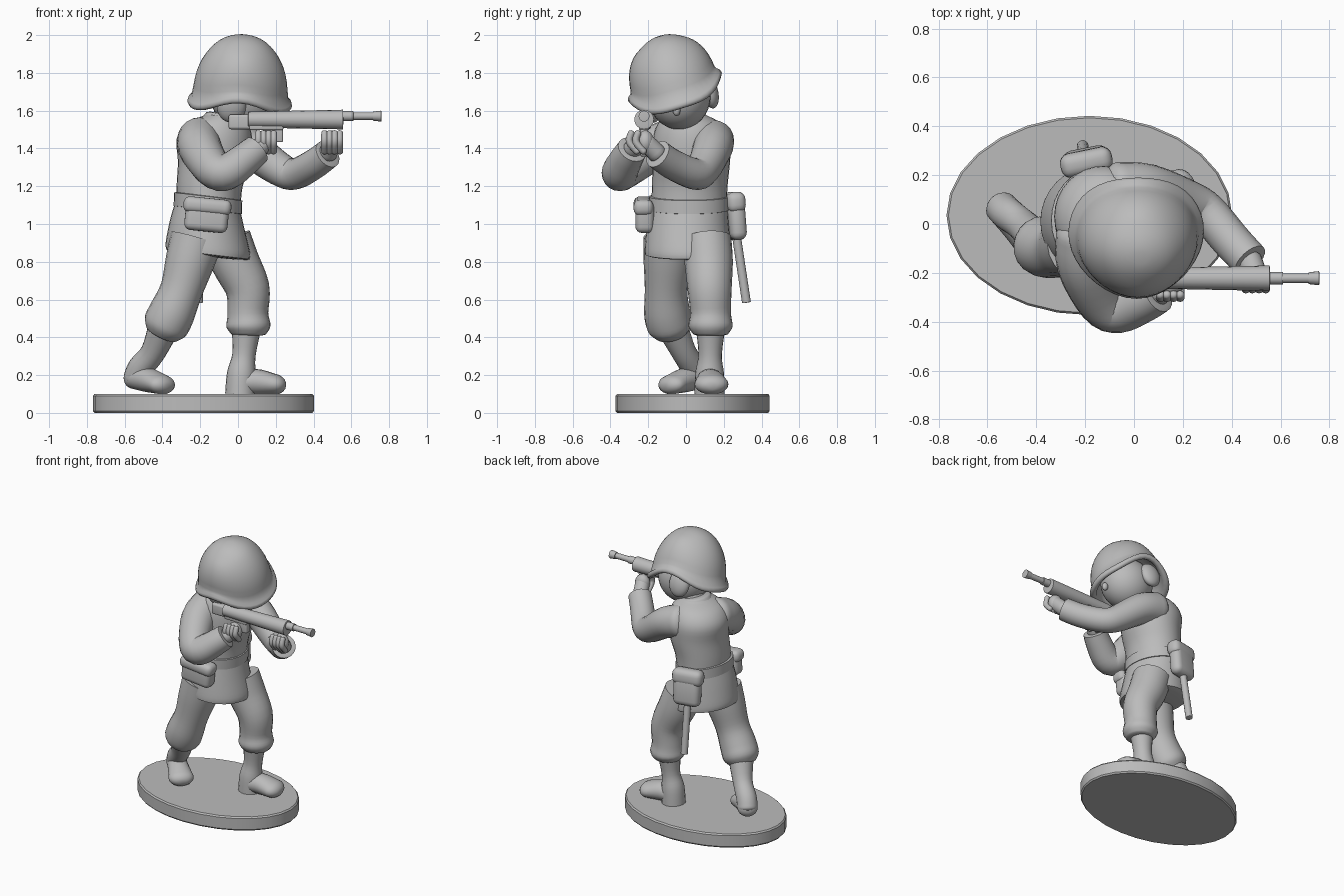
import bpy, bmesh, math
from math import sin, cos, pi
from mathutils import Vector, Matrix, Euler

old = bpy.data.objects.get("Cube")
if old:
    bpy.data.objects.remove(old, do_unlink=True)

GREY = (0.5, 0.5, 0.5, 1)
plastic = bpy.data.materials.new("grey_plastic")
plastic.use_nodes = True
plastic.diffuse_color = GREY
plastic.node_tree.nodes["Principled BSDF"].inputs["Base Color"].default_value = GREY


def finish(name, bm, angle=50):
    bmesh.ops.recalc_face_normals(bm, faces=bm.faces)
    mesh = bpy.data.meshes.new(name)
    bm.to_mesh(mesh)
    bm.free()
    mesh.materials.append(plastic)
    ob = bpy.data.objects.new(name, mesh)
    bpy.context.collection.objects.link(ob)
    bpy.ops.object.select_all(action='DESELECT')
    ob.select_set(True)
    bpy.context.view_layer.objects.active = ob
    bpy.ops.object.shade_smooth_by_angle(angle=math.radians(angle))
    return ob


def skin_rings(name, rings, angle=50):
    """Bridge equal rings of points and close both ends."""
    bm = bmesh.new()
    loops = [[bm.verts.new(p) for p in ring] for ring in rings]
    n = len(loops[0])
    for a, b in zip(loops, loops[1:]):
        for i in range(n):
            j = (i + 1) % n
            bm.faces.new((a[i], a[j], b[j], b[i]))
    bm.faces.new(loops[0])
    bm.faces.new(loops[-1])
    return finish(name, bm, angle)


def loft(name, path, up=None, ref=(0, 0, 1), cap=(0.3, 0.3), steps=4, sides=20):
    """Sweep an ellipse along points (x, y, z, side radius[, other radius])."""
    pts = [Vector(p if len(p) == 5 else (*p, p[3])) for p in path]
    ext = [pts[0]] + pts + [pts[-1]]
    fine = []
    for a, b, c, d in zip(ext, ext[1:], ext[2:], ext[3:]):
        for k in range(steps):
            t = k / steps
            fine.append(0.5 * (2 * b + (c - a) * t + (2 * a - 5 * b + 4 * c - d) * t * t
                               + (3 * b - a - 3 * c + d) * t ** 3))
    fine.append(pts[-1])
    rings = []

    def ring(p, tan, scale=1, push=0):
        side = tan.cross(Vector(ref)).normalized()
        other = side.cross(tan).normalized()
        c = Vector(p[:3]) + tan * push
        rings.append([c + scale * (side * p[3] * cos(a) + other * p[4] * sin(a))
                      for a in (2 * pi * i / sides for i in range(sides))])

    last = len(fine) - 1
    tans = []
    for i in range(last + 1):
        t = Vector((fine[min(i + 1, last)] - fine[max(i - 1, 0)])[:3])
        tans.append(Vector(up or t).normalized())
    arcs = [pi / 2 * k / 5 for k in range(1, 5)]
    for a in reversed(arcs):
        ring(fine[0], tans[0], cos(a), -fine[0][4] * cap[0] * sin(a))
    for p, t in zip(fine, tans):
        ring(p, t)
    for a in arcs:
        ring(fine[-1], tans[-1], cos(a), fine[-1][4] * cap[1] * sin(a))
    return skin_rings(name, rings)


def ball(name, loc, radii, rot=(0, 0, 0)):
    bm = bmesh.new()
    m = Matrix.LocRotScale(Vector(loc), Euler(rot), Vector(radii))
    bmesh.ops.create_uvsphere(bm, u_segments=28, v_segments=16, radius=1, matrix=m)
    return finish(name, bm, 80)


def box(name, loc, size, rot=(0, 0, 0), bevel=0.03):
    bm = bmesh.new()
    m = Matrix.LocRotScale(Vector(loc), Euler(rot), Vector(size))
    bmesh.ops.create_cube(bm, size=1, matrix=m)
    bmesh.ops.bevel(bm, geom=bm.edges[:], offset=bevel, segments=4,
                    profile=0.5, affect='EDGES')
    return finish(name, bm, 60)


# Oval base with a slightly softened rim
def oval(z, inset):
    return [Vector((-0.183 + (0.585 - inset) * cos(a), 0.035 + (0.408 - inset) * sin(a), z))
            for a in (2 * pi * i / 28 for i in range(28))]


skin_rings("base", [oval(0, 0.008), oval(0.01, 0), oval(0.09, 0), oval(0.1, 0.008)], 30)

# Helmet: dome, rolled wavy brim and hollow underside
N = 40
HELMET = Matrix.Translation((0.012, -0.05, 1.70)) @ Euler((math.radians(17), math.radians(3), 0)).to_matrix().to_4x4()


def helmet_ring(r, z, wave):
    out = []
    for i in range(N):
        a = 2 * pi * i / N
        dz = wave * (-0.045 * cos(2 * a) + 0.012 * cos(4 * a))
        out.append(HELMET @ Vector((r * 1.03 * cos(a), r * 0.96 * sin(a), z + dz)))
    return out


dome = [helmet_ring(0.243 * sin(t), 0.31 * cos(t) ** 0.9, max(0, cos(pi / 2 - t) - 0.5))
        for t in (pi / 2 * k / 14 for k in range(1, 14))]
lip = [helmet_ring(r, z, 1) for r, z in
       ((0.25, 0.0), (0.265, -0.012), (0.27, -0.03), (0.262, -0.045), (0.245, -0.047), (0.225, -0.03), (0.215, 0.01))]
skin_rings("helmet", dome + lip + [helmet_ring(0.15, 0.08, 0)], 70)

# Head, nose and ear covers
ball("head", (0.035, -0.035, 1.675), (0.18, 0.165, 0.175))
ball("nose", (0.21, -0.05, 1.6), (0.022, 0.02, 0.028))
ball("right_ear_cover", (-0.035, -0.185, 1.625), (0.078, 0.045, 0.09), (0.25, 0, 0))
ball("left_ear_cover", (-0.035, 0.125, 1.70), (0.075, 0.045, 0.09), (0.25, 0, 0))
loft("neck", [(-0.06, 0, 1.5, 0.1), (-0.02, -0.02, 1.62, 0.09)])
loft("collar", [(-0.07, 0.0, 1.54, 0.125, 0.12), (-0.06, -0.005, 1.575, 0.11, 0.11)],
     up=(0.15, 0, 1), ref=(0, 1, 0), cap=(0, 0.1))

# Jacket: torso, skirt and belt
TILT = (0.12, 0, 1)
loft("jacket", [(-0.155, 0.015, 1.08, 0.168, 0.2), (-0.15, 0.02, 1.2, 0.175, 0.2),
                (-0.125, 0.028, 1.33, 0.193, 0.205), (-0.125, 0.03, 1.45, 0.2, 0.205),
                (-0.11, 0.02, 1.53, 0.165, 0.17), (-0.08, 0.0, 1.575, 0.1, 0.11)],
     up=(0, 0, 1), ref=(0, 1, 0), cap=(0, 0.1), sides=32)
loft("jacket_skirt", [(-0.16, 0.01, 0.84, 0.222, 0.228), (-0.16, 0.01, 0.88, 0.224, 0.228),
                      (-0.163, 0.01, 1.0, 0.198, 0.216), (-0.16, 0.015, 1.1, 0.172, 0.204)],
     up=TILT, ref=(0, 1, 0), cap=(0.06, 0), sides=32)
loft("belt", [(-0.16, 0.015, 1.075, 0.182, 0.212), (-0.158, 0.015, 1.145, 0.182, 0.212)],
     up=TILT, ref=(0, 1, 0), cap=(0.04, 0.04), sides=32)

# Pouches and digging tool
box("front_pouch", (-0.165, -0.218, 1.045), (0.23, 0.1, 0.17), (0, 0.1, 0.0), 0.035)
box("front_pouch_flap", (-0.162, -0.225, 1.095), (0.255, 0.105, 0.085), (0, 0.1, 0.0), 0.035)
box("back_pouch", (-0.195, 0.262, 1.02), (0.19, 0.09, 0.21), (0.08, 0, 0.2), 0.04)
box("back_pouch_flap", (-0.195, 0.253, 1.115), (0.215, 0.1, 0.11), (0.08, 0, 0.2), 0.04)
loft("tool_handle", [(-0.2, 0.265, 0.95, 0.024), (-0.21, 0.32, 0.585, 0.024)],
     ref=(0, 1, 0), cap=(0.1, 0.1), sides=14)

# Legs: baggy trousers, shins and boots
loft("left_trouser", [(-0.06, 0.11, 0.92, 0.13), (-0.015, 0.12, 0.8, 0.128), (0.05, 0.125, 0.66, 0.117),
                      (0.052, 0.13, 0.53, 0.108), (0.055, 0.13, 0.46, 0.117), (0.055, 0.13, 0.42, 0.095)],
     ref=(0, 1, 0), cap=(0, 0.15))
loft("right_trouser", [(-0.22, -0.085, 0.92, 0.14), (-0.255, -0.095, 0.8, 0.13), (-0.3, -0.105, 0.65, 0.113),
                       (-0.35, -0.1, 0.53, 0.122), (-0.385, -0.085, 0.46, 0.12), (-0.405, -0.075, 0.42, 0.09)],
     ref=(0, 1, 0), cap=(0, 0.15))
loft("left_shin", [(0.045, 0.13, 0.46, 0.08), (0.032, 0.128, 0.31, 0.062),
                   (0.018, 0.125, 0.21, 0.076), (0.012, 0.125, 0.1, 0.08)], ref=(0, 1, 0), cap=(0, 0))
loft("right_shin", [(-0.39, -0.075, 0.46, 0.085), (-0.45, -0.01, 0.32, 0.066),
                    (-0.515, 0.04, 0.24, 0.068), (-0.54, 0.065, 0.18, 0.068)], ref=(0, 1, 0), cap=(0, 0.4))
loft("left_boot", [(0.0, 0.122, 0.155, 0.072, 0.055), (0.09, 0.128, 0.165, 0.076, 0.068),
                   (0.19, 0.135, 0.152, 0.09, 0.055)], cap=(0.9, 1.2))
loft("right_boot", [(-0.55, 0.075, 0.185, 0.066, 0.058), (-0.48, 0.0, 0.175, 0.07, 0.065),
                    (-0.405, -0.075, 0.15, 0.084, 0.052)], cap=(0.7, 1.1))

# Arms: sleeves, wrists and fists
ARMS = {
    "right": [(-0.2, -0.05, 1.45, 0.12), (-0.2, -0.17, 1.4, 0.115), (-0.13, -0.32, 1.29, 0.1),
              (-0.06, -0.35, 1.275, 0.096), (0.04, -0.315, 1.345, 0.087), (0.1, -0.285, 1.395, 0.08)],
    "left": [(-0.06, 0.14, 1.44, 0.115), (0.06, 0.14, 1.4, 0.105), (0.22, 0.09, 1.29, 0.09),
             (0.3, 0.045, 1.265, 0.083), (0.4, -0.07, 1.315, 0.08), (0.475, -0.15, 1.37, 0.078)],
}
HANDS = {"right": Vector((0.15, -0.25, 1.435)), "left": Vector((0.5, -0.215, 1.435))}
for side, path in ARMS.items():
    hand = HANDS[side]
    loft(side + "_sleeve", path, cap=(0.6, 0.05))
    loft(side + "_wrist", [(*path[-1][:3], 0.05), (*hand, 0.048)])
    ball(side + "_fist", hand, (0.052, 0.045, 0.06))
    for k in range(4):
        x = hand.x - 0.042 + 0.027 * k
        loft(f"{side}_finger_{k + 1}", [(x, hand.y - 0.04, hand.z + 0.045, 0.018), (x, hand.y - 0.05, hand.z, 0.019),
                                        (x, hand.y - 0.01, hand.z - 0.05, 0.018)],
             ref=(1, 0, 0), cap=(0.9, 0.9), sides=10)

# Rifle: body, barrel, muzzle, sight, magazine and grip
RY, RZ = -0.222, 1.553


def rod(name, x0, x1, r0, r1):
    loft(name, [(x0, RY, RZ + 0.018 * (x0 > 0.5), r0), (x1, RY, RZ + 0.018 * (x0 > 0.5), r1)],
         cap=(0.05, 0.05), steps=1, sides=16)


rod("rifle_body", 0.055, 0.555, 0.042, 0.052)
rod("rifle_collar", 0.552, 0.61, 0.026, 0.026)
rod("rifle_barrel", 0.6, 0.73, 0.02, 0.02)
rod("rifle_muzzle", 0.715, 0.758, 0.024, 0.029)
box("rifle_stock", (0.03, RY + 0.01, RZ - 0.012), (0.16, 0.055, 0.08), bevel=0.015)
box("rifle_receiver", (0.15, RY, RZ - 0.03), (0.18, 0.055, 0.05), bevel=0.008)
box("rifle_magazine", (0.205, RY, RZ - 0.075), (0.065, 0.04, 0.09), bevel=0.008)
box("rifle_grip", (0.14, RY, RZ - 0.12), (0.05, 0.04, 0.15), (0, 0.3, 0), 0.012)
